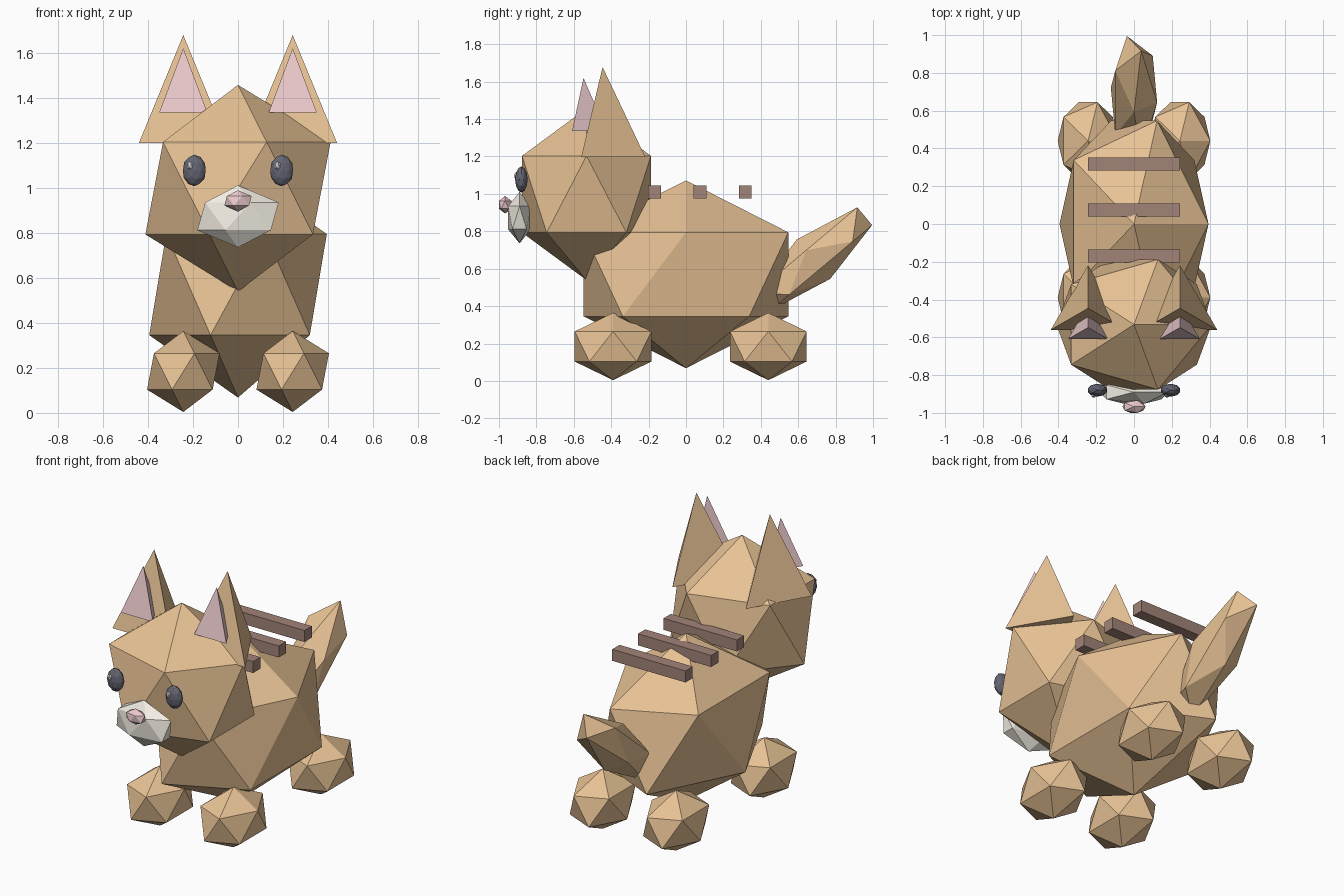
import bpy
from math import radians

if "Cube" in bpy.data.objects:
    bpy.data.objects.remove(bpy.data.objects["Cube"])


def material(name, rgb):
    m = bpy.data.materials.new(name)
    m.diffuse_color = (*rgb, 1)
    m.use_nodes = True
    m.node_tree.nodes["Principled BSDF"].inputs["Base Color"].default_value = m.diffuse_color
    return m


FUR = material("fur", (0.80, 0.54, 0.30))
CREAM = material("cream", (0.90, 0.86, 0.78))
PINK = material("pink", (0.85, 0.60, 0.62))
DARK = material("dark", (0.13, 0.13, 0.17))
STRIPE = material("stripe_brown", (0.36, 0.23, 0.19))
WHITE = material("white", (0.95, 0.95, 0.92))


def finish(name, mat, scale=(1, 1, 1), rot=(0, 0, 0)):
    ob = bpy.context.object
    ob.name = name
    ob.scale = scale
    ob.rotation_euler = rot
    ob.data.materials.append(mat)
    return ob


def blob(name, loc, scale, mat, sub=1, rot=(0, 0, 0)):
    bpy.ops.mesh.primitive_ico_sphere_add(subdivisions=sub, radius=1, location=loc)
    return finish(name, mat, scale, rot)


def spike(name, loc, radius, height, mat):
    # three-sided cone, located by the centre of its base
    x, y, z = loc
    bpy.ops.mesh.primitive_cone_add(vertices=3, radius1=radius, radius2=0,
                                    depth=height, location=(x, y, z + height / 2))
    return finish(name, mat)


# body, head and tail
blob("body", (0, 0, 0.57), (0.441, 0.643, 0.502), FUR)
blob("head", (0, -0.532, 0.998), (0.46, 0.405, 0.459), FUR)
blob("tail", (0, 0.682, 0.651), (0.137, 0.42, 0.138), FUR, rot=(radians(40), 0, 0))

# muzzle and nose
blob("muzzle", (0, -0.89, 0.873), (0.202, 0.072, 0.138), CREAM)
blob("nose", (0, -0.967, 0.942), (0.068, 0.039, 0.047), PINK)

for side, s in (("left", -1), ("right", 1)):
    # feet
    for end, y in (("front", -0.39), ("back", 0.44)):
        blob(f"{end}_{side}_foot", (s * 0.243, y, 0.184), (0.18, 0.241, 0.18), FUR)
    # ears
    spike(f"{side}_ear", (s * 0.243, -0.446, 1.198), 0.228, 0.48, FUR)
    spike(f"{side}_inner_ear", (s * 0.243, -0.548, 1.335), 0.123, 0.285, PINK)
    # eyes with highlights
    blob(f"{side}_eye", (s * 0.194, -0.88, 1.077), (0.053, 0.034, 0.07), DARK, sub=2)
    blob(f"{side}_eye_highlight", (s * 0.194 - 0.019, -0.908, 1.098),
         (0.015, 0.012, 0.02), WHITE)

# stripes across the back
for i in range(3):
    bpy.ops.mesh.primitive_cube_add(size=1, location=(0, -0.169 + 0.243 * i, 1.01))
    finish(f"back_stripe_{i + 1}", STRIPE, (0.485, 0.069, 0.069))
